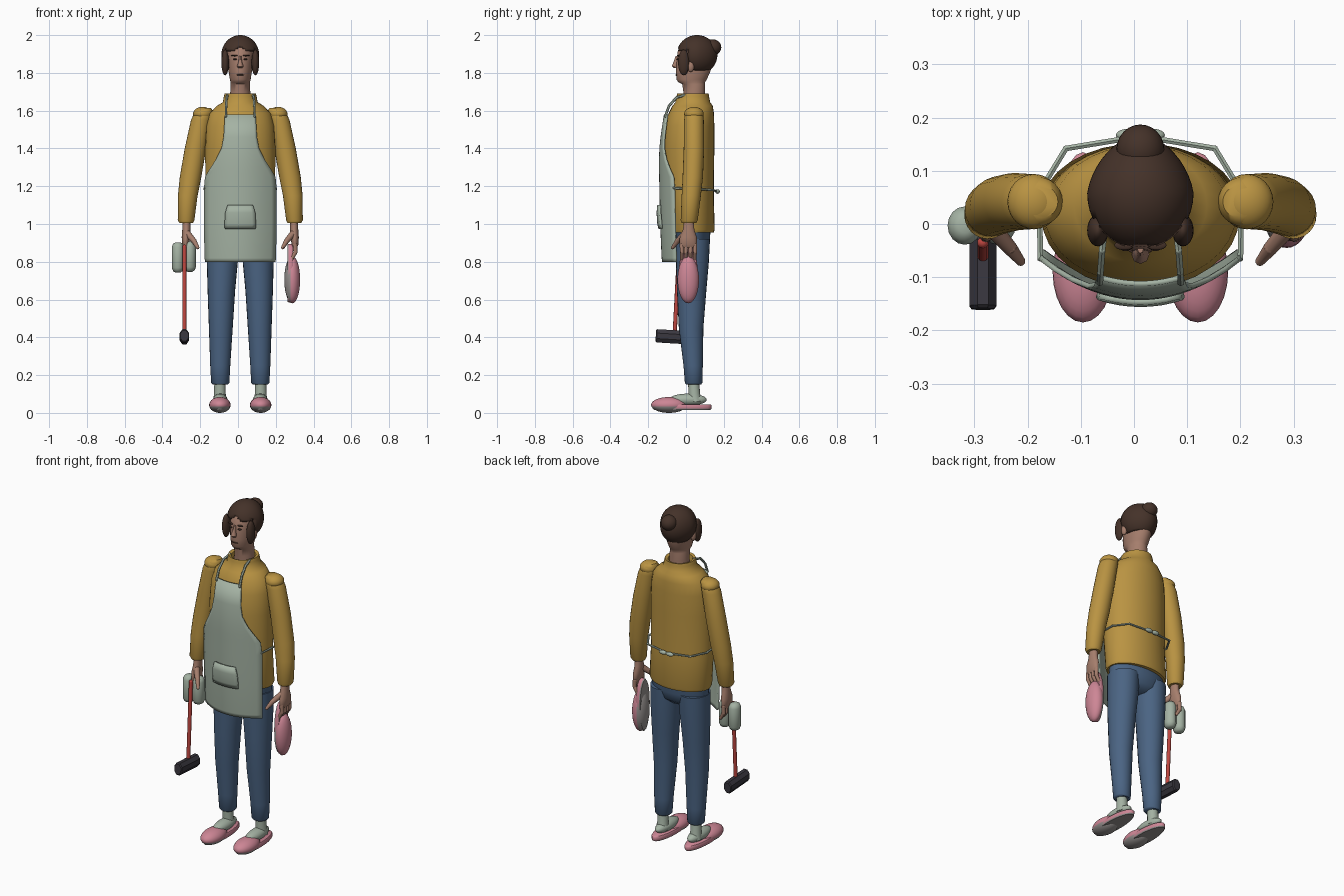
import bpy, bmesh
from math import sin, cos, pi
from mathutils import Matrix, Vector

if "Cube" in bpy.data.objects:
    bpy.data.objects.remove(bpy.data.objects["Cube"])

CX = 0.012  # body centre line


def material(name, r, g, b):
    m = bpy.data.materials.new(name)
    m.use_nodes = True
    lin = [(c / 255) ** 2.2 for c in (r, g, b)] + [1]
    m.diffuse_color = lin
    m.node_tree.nodes["Principled BSDF"].inputs["Base Color"].default_value = lin
    return m


MUSTARD = material("mustard knit", 184, 146, 68)
SAGE = material("sage cloth", 163, 177, 162)
DENIM = material("blue denim", 76, 100, 130)
HAIR = material("dark brown hair", 70, 53, 45)
SKIN = material("skin", 164, 125, 108)
PINK = material("slipper pink", 204, 133, 148)
RED = material("red handle", 190, 72, 66)
BLACK = material("black rubber", 60, 58, 65)
GREY = material("sole grey", 150, 145, 143)


def finish(name, bm, mats, angle=50):
    me = bpy.data.meshes.new(name)
    bmesh.ops.recalc_face_normals(bm, faces=bm.faces)
    bm.to_mesh(me)
    bm.free()
    ob = bpy.data.objects.new(name, me)
    bpy.context.collection.objects.link(ob)
    for m in mats if isinstance(mats, (list, tuple)) else [mats]:
        me.materials.append(m)
    bpy.ops.object.select_all(action='DESELECT')
    ob.select_set(True)
    bpy.context.view_layer.objects.active = ob
    bpy.ops.object.shade_smooth_by_angle(angle=angle * pi / 180)
    return ob


def loft(name, rings, mat, sides=24):
    """Skin a stack of level ellipses given as (x, y, z, rx, ry)."""
    bm = bmesh.new()
    loops = [[bm.verts.new((x + rx * cos(2 * pi * i / sides), y + ry * sin(2 * pi * i / sides), z))
              for i in range(sides)] for x, y, z, rx, ry in rings]
    for a, b in zip(loops, loops[1:]):
        for i in range(sides):
            j = (i + 1) % sides
            bm.faces.new((a[i], a[j], b[j], b[i]))
    bm.faces.new(loops[0])
    bm.faces.new(loops[-1])
    return finish(name, bm, mat)


def column(name, rows, mat):
    """Loft on the centre line from (z, half width, front y, back y)."""
    return loft(name, [(CX, (f + b) / 2, z, w, (b - f) / 2) for z, w, f, b in rows], mat, 32)


def ball(name, loc, size, mat, matrix=Matrix()):
    bm = bmesh.new()
    bmesh.ops.create_uvsphere(bm, u_segments=24, v_segments=14, radius=1)
    bm.transform(matrix @ Matrix.Translation(loc) @ Matrix.Diagonal((*size, 1)))
    return finish(name, bm, mat)


def tube(name, pts, radii, mat, sides=10):
    """Round rod through a few points, with rounded ends."""
    bm = bmesh.new()
    for (a, b), (ra, rb) in zip(zip(pts, pts[1:]), zip(radii, radii[1:])):
        a, b = Vector(a), Vector(b)
        turn = (b - a).to_track_quat('Z', 'Y').to_matrix().to_4x4()
        bmesh.ops.create_cone(bm, segments=sides, radius1=ra, radius2=rb, depth=(b - a).length, cap_ends=True,
                              matrix=Matrix.Translation((a + b) / 2) @ turn)
    for p, r in zip(pts, radii):
        bmesh.ops.create_uvsphere(bm, u_segments=sides, v_segments=6, radius=r, matrix=Matrix.Translation(p))
    return finish(name, bm, mat)


def sheet(name, rows, mat, thick, cols=14):
    """Curved cloth panel from (z, half width, centre y)."""
    bm = bmesh.new()
    grid = []
    for z, w, y in rows:
        ts = [2 * i / cols - 1 for i in range(cols + 1)]
        grid.append([bm.verts.new((CX + w * t, y + 0.075 * (w * t / 0.19) ** 2, z)) for t in ts])
    for a, b in zip(grid, grid[1:]):
        for i in range(cols):
            bm.faces.new((a[i], a[i + 1], b[i + 1], b[i]))
    ob = finish(name, bm, mat)
    mod = ob.modifiers.new("thickness", 'SOLIDIFY')
    mod.thickness = thick
    mod.offset = 0
    return ob


# Sweater with roll collar
column("sweater", [(0.955, 0.18, -0.085, 0.147), (0.97, 0.187, -0.09, 0.152), (1.15, 0.184, -0.115, 0.147),
                   (1.4, 0.186, -0.122, 0.15), (1.52, 0.18, -0.112, 0.15), (1.585, 0.163, -0.092, 0.148),
                   (1.625, 0.125, -0.072, 0.142), (1.645, 0.092, -0.056, 0.128), (1.675, 0.087, -0.05, 0.122),
                   (1.69, 0.082, -0.047, 0.12), (1.685, 0.065, -0.035, 0.105), (1.65, 0.06, -0.03, 0.1)], MUSTARD)

# Trousers seat
column("trouser_seat", [(0.84, 0.1, -0.01, 0.08), (0.87, 0.15, -0.04, 0.115), (0.92, 0.174, -0.06, 0.128),
                        (1.05, 0.17, -0.07, 0.13)], DENIM)

# Head and neck
column("head", [(1.64, 0.056, -0.012, 0.1), (1.7, 0.053, -0.014, 0.1), (1.74, 0.051, -0.02, 0.1),
                (1.75, 0.051, -0.04, 0.1), (1.765, 0.055, -0.05, 0.11), (1.81, 0.062, -0.054, 0.13),
                (1.86, 0.067, -0.05, 0.14), (1.92, 0.07, -0.043, 0.14), (1.96, 0.055, -0.01, 0.12)], SKIN)
loft("nose", [(CX, -0.055, 1.825, 0.012, 0.008), (CX, -0.057, 1.835, 0.017, 0.018),
              (CX, -0.052, 1.86, 0.009, 0.013), (CX, -0.045, 1.89, 0.006, 0.01)], SKIN, 8)
ball("mouth", (CX, -0.05, 1.79), (0.022, 0.006, 0.004), HAIR)

# Hair: shell opened over the face and nape
bm = bmesh.new()
bmesh.ops.create_uvsphere(bm, u_segments=40, v_segments=28, radius=1)
for v in bm.verts:
    v.co.x *= 1 - 0.16 * max(0, v.co.y)
bm.transform(Matrix.Translation((CX, 0.058, 1.895)) @ Matrix.Diagonal((0.1, 0.108, 0.105, 1)))


def bare(c):
    side = abs(c.x - CX)
    if c.y < 0.005:
        return c.z < 1.925 + 0.012 * cos(side * 60) and side < 0.085
    return c.z < 1.815


bmesh.ops.delete(bm, geom=[f for f in bm.faces if bare(f.calc_center_median())], context='FACES')
hair = finish("hair", bm, HAIR)
mod = hair.modifiers.new("thickness", 'SOLIDIFY')
mod.thickness = 0.02
ball("hair_bun", (CX, 0.14, 1.935), (0.045, 0.047, 0.043), HAIR)

# Belongs to each side of the body
for s, side in ((-1, "right"), (1, "left")):
    def X(d):
        return CX + s * d

    ball(side + "_sideburn", (X(0.08), -0.012, 1.855), (0.02, 0.03, 0.068), HAIR)
    ball(side + "_ear", (X(0.078), 0.025, 1.835), (0.014, 0.018, 0.03), SKIN)
    ball(side + "_eye", (X(0.028), -0.043, 1.872), (0.011, 0.008, 0.004), HAIR)
    ball(side + "_brow", (X(0.03), -0.04, 1.892), (0.019, 0.009, 0.004), HAIR)

    # Sleeve
    loft(side + "_sleeve", [(X(d), y, z, rx, ry) for d, y, z, rx, ry in (
        (0.185, 0.042, 1.615, 0.03, 0.03), (0.192, 0.042, 1.6, 0.046, 0.046), (0.208, 0.042, 1.55, 0.053, 0.052),
        (0.237, 0.042, 1.4, 0.057, 0.054), (0.263, 0.036, 1.25, 0.057, 0.054), (0.278, 0.028, 1.15, 0.052, 0.051),
        (0.287, 0.017, 1.02, 0.044, 0.045), (0.286, 0.016, 1.005, 0.036, 0.038))], MUSTARD)
    ball(side + "_shoulder", (X(0.2), 0.042, 1.583), (0.05, 0.052, 0.037), MUSTARD)

    # Hand
    loft(side + "_palm", [(X(d), y, z, rx, ry) for d, y, z, rx, ry in (
        (0.285, 0.015, 1.02, 0.021, 0.026), (0.285, 0.014, 0.97, 0.022, 0.03), (0.288, 0.012, 0.93, 0.022, 0.045),
        (0.29, 0.012, 0.89, 0.018, 0.046), (0.29, 0.012, 0.875, 0.01, 0.04))], SKIN, 16)
    for i in range(4):
        y = -0.022 + 0.023 * i
        tube(f"{side}_finger_{i + 1}", [(X(0.29), y, 0.89), (X(0.292), y, 0.85), (X(0.272), y, 0.815)],
             [0.012, 0.011, 0.009], SKIN)
    tube(side + "_thumb", [(X(0.28), -0.005, 0.95), (X(0.245), -0.045, 0.91), (X(0.225), -0.07, 0.875)],
         [0.018, 0.014, 0.009], SKIN)

    # Trouser leg
    loft(side + "_trouser_leg", [(X(d), y, z, rx, ry) for d, y, z, rx, ry in (
        (0.106, 0.04, 0.15, 0.04, 0.04), (0.106, 0.04, 0.158, 0.048, 0.046), (0.106, 0.038, 0.25, 0.053, 0.051),
        (0.103, 0.027, 0.45, 0.063, 0.065), (0.1, 0.03, 0.65, 0.073, 0.078), (0.095, 0.034, 0.8, 0.082, 0.087),
        (0.093, 0.035, 0.92, 0.083, 0.092))], DENIM)

    # Sock
    loft(side + "_sock_ankle", [(X(0.108), y, z, r, r) for y, z, r in (
        (0.05, 0.06, 0.036), (0.044, 0.1, 0.031), (0.04, 0.17, 0.029))], SAGE, 16)
    ball(side + "_sock_foot", (X(0.106), 0.01, 0.07), (0.038, 0.1, 0.032), SAGE)

    # Apron straps and ties
    tube(side + "_apron_strap", [(X(0.076), -0.11, 1.57), (X(0.075), -0.09, 1.625), (X(0.072), -0.05, 1.67),
                                 (X(0.066), 0.0, 1.685)], [0.007] * 4, SAGE, 6)
    tube(side + "_apron_tie", [(X(0.188), -0.065, 1.19), (X(0.19), 0.06, 1.185), (X(0.14), 0.142, 1.18),
                               (CX, 0.165, 1.172)], [0.006] * 4, SAGE, 6)
    ball(side + "_tie_loop", (X(0.022), 0.167, 1.172), (0.024, 0.012, 0.012), SAGE)

# Apron
sheet("apron", [(0.8, 0.184, -0.122), (0.82, 0.186, -0.124), (1.0, 0.19, -0.132), (1.18, 0.19, -0.136),
                (1.25, 0.184, -0.137), (1.29, 0.16, -0.138), (1.34, 0.128, -0.138), (1.4, 0.098, -0.136),
                (1.46, 0.087, -0.13), (1.58, 0.08, -0.112)], SAGE, 0.01)
sheet("apron_pocket", [(0.975, 0.08, -0.14), (1.0, 0.082, -0.146), (1.06, 0.078, -0.15), (1.1, 0.066, -0.146)],
      SAGE, 0.012, 8)


def slipper(name, matrix, middle, length):
    """Slipper with its toe to -y; the underside takes the sole colour."""
    upper = ball(name + "_upper", (0, middle, 0.042), (0.057, length, 0.042), [PINK, GREY], matrix)
    sole = loft(name + "_sole", [(0, -0.02, z, w, l) for z, w, l in (
        (0.016, 0.046, 0.15), (0.022, 0.05, 0.155), (0.04, 0.05, 0.155), (0.045, 0.047, 0.15))], [PINK, GREY])
    sole.data.transform(matrix)
    down = matrix.to_3x3() @ Vector((0, 0, -1))
    for ob in (upper, sole):
        for f in ob.data.polygons:
            f.material_index = int(f.normal.dot(down) > 0.4)


for s, side in ((-1, "right"), (1, "left")):
    slipper(side + "_slipper", Matrix.Translation((CX + s * 0.108, 0, 0)), -0.09, 0.095)
# Spare slipper hangs toe down from the left hand
hang = Matrix(((0, 0, 1, 0.245), (1, 0, 0, 0.012), (0, 1, 0, 0.76), (0, 0, 0, 1)))
slipper("held_slipper", hang, -0.055, 0.125)

# Mallet
tube("mallet_handle", [(-0.284, -0.035, 0.88), (-0.284, -0.06, 0.42)], [0.011, 0.011], RED)
bm = bmesh.new()
bmesh.ops.create_cone(bm, segments=8, radius1=0.038, radius2=0.038, depth=0.18, cap_ends=True,
                      matrix=Matrix.Rotation(pi / 8, 4, 'Z'))
bmesh.ops.bevel(bm, geom=[e for e in bm.edges if abs(e.verts[0].co.z - e.verts[1].co.z) < 0.01],
                offset=0.006, affect='EDGES')
bm.transform(Matrix.Translation((-0.284, -0.07, 0.403)) @ Matrix.Rotation(pi / 2 - 0.06, 4, 'X')
             @ Matrix.Diagonal((0.72, 1, 1, 1)))
finish("mallet_head", bm, BLACK, 30)

# Pair of padded cups in the right hand
for name, x, z in (("outer", -0.318, 0.823), ("inner", -0.255, 0.827)):
    loft(name + "_padded_cup", [(x, -0.003, z + h, r * 0.9, r) for h, r in (
        (-0.08, 0.014), (-0.073, 0.028), (-0.055, 0.036), (0.055, 0.036), (0.073, 0.028), (0.08, 0.014))], SAGE, 16)
